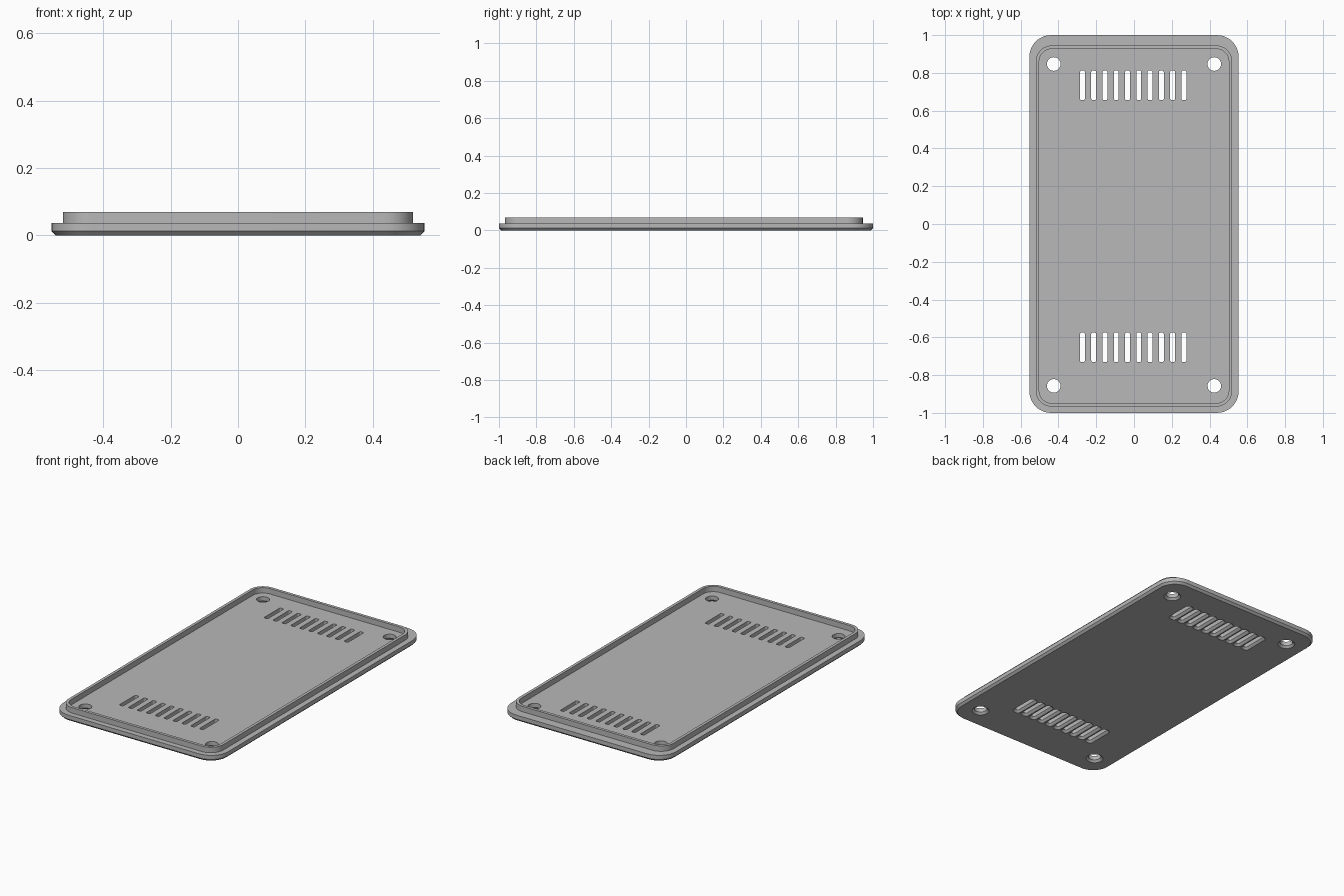
import bpy
import bmesh
from math import cos, sin, pi

if "Cube" in bpy.data.objects:
    bpy.data.objects.remove(bpy.data.objects["Cube"], do_unlink=True)

# Plain grey plastic
grey = bpy.data.materials.new("grey_plastic")
grey.use_nodes = True
colour = (0.48, 0.48, 0.48, 1)
grey.diffuse_color = colour
grey.node_tree.nodes["Principled BSDF"].inputs["Base Color"].default_value = colour

CHAMFER = 0.0125
PLATE_TOP = 0.037
LIP_TOP = 0.07


def ring(bm, cx, cy, hx, hy, r, z, steps):
    """Rounded rectangle of vertices at height z."""
    verts = []
    for q, (sx, sy) in enumerate([(1, 1), (-1, 1), (-1, -1), (1, -1)]):
        for i in range(steps + 1):
            a = (q + i / steps) * pi / 2
            verts.append(bm.verts.new((cx + sx * (hx - r) + r * cos(a),
                                       cy + sy * (hy - r) + r * sin(a), z)))
    return verts


def loft(bm, sections, steps):
    """Closed solid through sections of (cx, cy, hx, hy, r, z)."""
    rings = [ring(bm, *s, steps) for s in sections]
    n = len(rings[0])
    for a, b in zip(rings, rings[1:]):
        for i in range(n):
            j = (i + 1) % n
            bm.faces.new((a[i], a[j], b[j], b[i]))
    bm.faces.new(rings[0][::-1])
    bm.faces.new(rings[-1])


def make_object(name, bm):
    bmesh.ops.remove_doubles(bm, verts=bm.verts, dist=0.00002)
    bmesh.ops.recalc_face_normals(bm, faces=bm.faces)
    mesh = bpy.data.meshes.new(name)
    bm.to_mesh(mesh)
    bm.free()
    mesh.materials.append(grey)
    obj = bpy.data.objects.new(name, mesh)
    bpy.context.collection.objects.link(obj)
    return obj


# Cover: chamfered base plate, stepped rim lip and recessed floor
W, L, R = 0.554, 1.0, 0.115
LIP_Y = -0.011
LIP = (0, LIP_Y, 0.52, 0.956, 0.085)
FLOOR = (0, LIP_Y, 0.502, 0.938, 0.067)
bm = bmesh.new()
loft(bm, [(0, 0, W - CHAMFER, L - CHAMFER, R - CHAMFER, 0),
          (0, 0, W, L, R, CHAMFER),
          (0, 0, W, L, R, PLATE_TOP),
          (*LIP, PLATE_TOP), (*LIP, LIP_TOP),
          (*FLOOR, LIP_TOP), (*FLOOR, PLATE_TOP)], 10)
cover = make_object("back_cover", bm)


def add_opening(bm, cx, cy, hx, hy, r, steps):
    """Through opening that flares outward at the underside."""
    c = CHAMFER
    loft(bm, [(cx, cy, hx + 2 * c, hy + 2 * c, r + 2 * c, -c),
              (cx, cy, hx, hy, r, c),
              (cx, cy, hx, hy, r, 0.1)], steps)


# Screw holes and vent slots; neighbouring flares must not touch at the underside
bm = bmesh.new()
for x in (-0.425, 0.425):
    for y in (-0.857, 0.847):
        add_opening(bm, x, y, 0.036, 0.036, 0.036, 8)
holes = make_object("screw_hole_cutter", bm)

cutters = [holes]
for parity in (0, 1):
    bm = bmesh.new()
    for y in (-0.653, 0.734):
        for i in range(parity, 10, 2):
            add_opening(bm, -0.0045 + (i - 4.5) * 0.0597, y, 0.013, 0.078, 0.008, 4)
    cutters.append(make_object("vent_slot_cutter", bm))

bpy.context.view_layer.objects.active = cover
for cutter in cutters:
    mod = cover.modifiers.new("cut", 'BOOLEAN')
    mod.operation = 'DIFFERENCE'
    mod.solver = 'EXACT'
    mod.object = cutter
    bpy.ops.object.modifier_apply(modifier=mod.name)
for cutter in cutters:
    bpy.data.objects.remove(cutter, do_unlink=True)

# Smooth corners, crisp edges
bpy.ops.object.select_all(action='DESELECT')
cover.select_set(True)
bpy.ops.object.shade_smooth_by_angle(angle=pi / 6)
